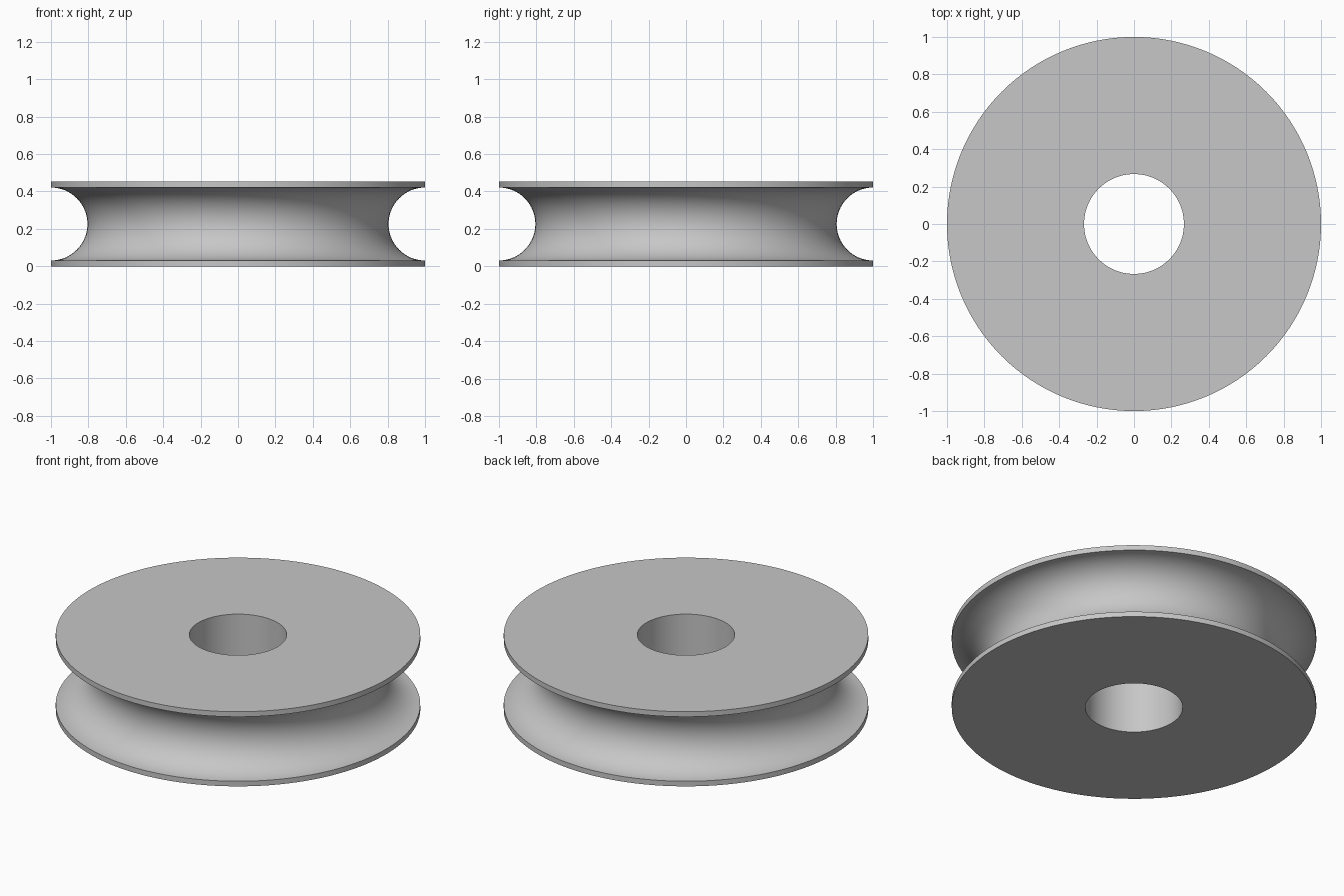
import bpy, bmesh
from math import cos, sin, pi

cube = bpy.data.objects.get("Cube")
if cube:
    bpy.data.objects.remove(cube, do_unlink=True)

HEIGHT = 0.452
BORE = 0.267
GROOVE = 0.195
SEGMENTS = 128
ARC_STEPS = 32

# Plain grey material
grey = bpy.data.materials.new("light grey")
grey.use_nodes = True
colour = (0.57, 0.57, 0.57, 1)
grey.diffuse_color = colour
grey.node_tree.nodes["Principled BSDF"].inputs["Base Color"].default_value = colour

# Cross-section: bore, lower rim, half-round groove, upper rim
profile = [(BORE, HEIGHT), (BORE, 0), (1, 0)]
for i in range(ARC_STEPS + 1):
    a = pi * i / ARC_STEPS
    profile.append((1 - GROOVE * sin(a), HEIGHT / 2 - GROOVE * cos(a)))
profile.append((1, HEIGHT))

# Sweep the closed section around the axle
bm = bmesh.new()
rings = []
for s in range(SEGMENTS):
    t = 2 * pi * s / SEGMENTS
    rings.append([bm.verts.new((r * cos(t), r * sin(t), z)) for r, z in profile])
n = len(profile)
for s in range(SEGMENTS):
    a, b = rings[s], rings[(s + 1) % SEGMENTS]
    for i in range(n):
        j = (i + 1) % n
        bm.faces.new((a[i], b[i], b[j], a[j]))
bmesh.ops.recalc_face_normals(bm, faces=bm.faces)
mesh = bpy.data.meshes.new("pulley_wheel")
bm.to_mesh(mesh)
bm.free()
mesh.materials.append(grey)

wheel = bpy.data.objects.new("pulley_wheel", mesh)
bpy.context.collection.objects.link(wheel)
bpy.ops.object.select_all(action='DESELECT')
wheel.select_set(True)
bpy.context.view_layer.objects.active = wheel
bpy.ops.object.shade_smooth_by_angle(angle=pi / 6)
